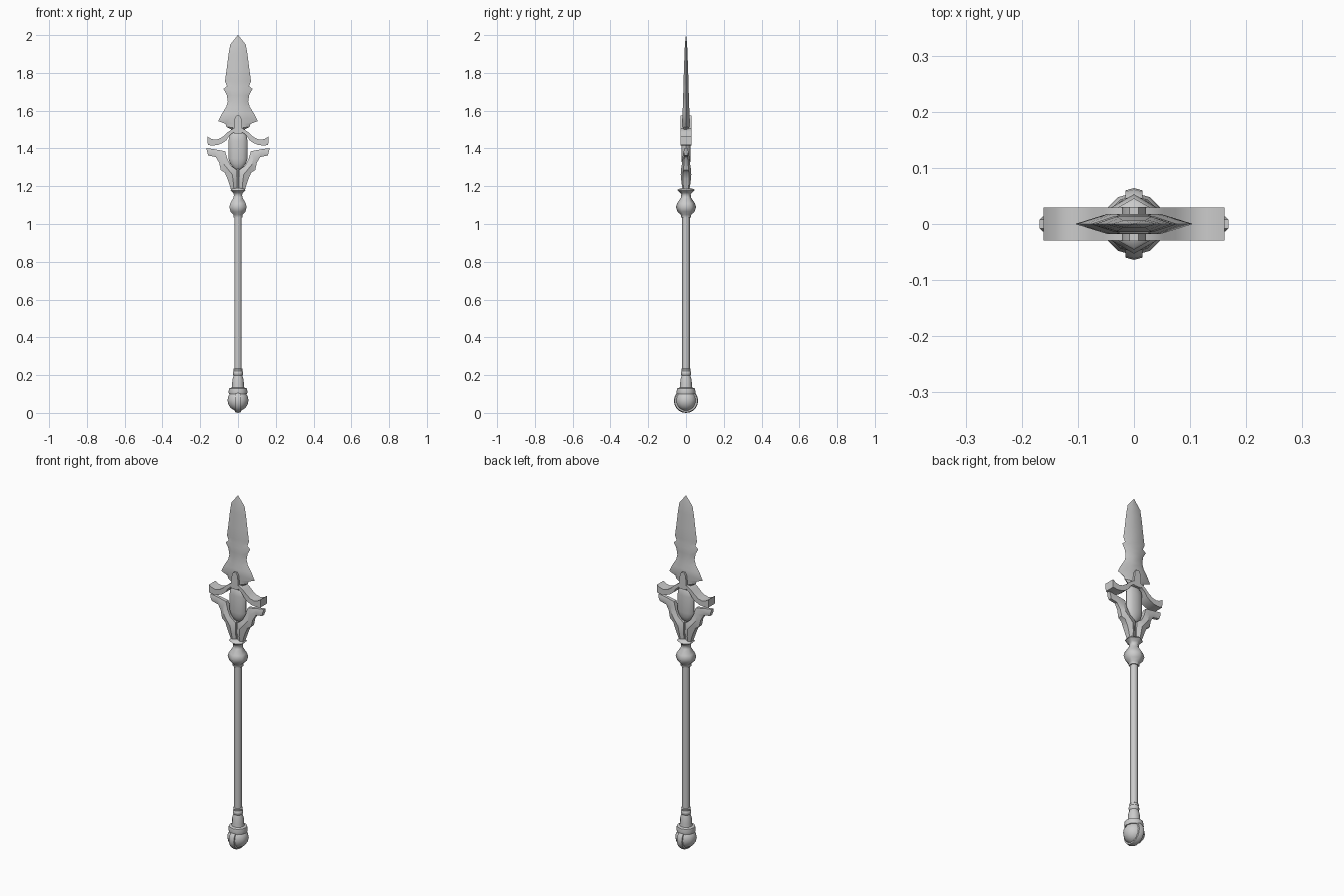
import bpy, bmesh
from math import sin, cos, pi


def finish(name, bm, angle=35):
    bmesh.ops.remove_doubles(bm, verts=bm.verts, dist=1e-5)
    bmesh.ops.recalc_face_normals(bm, faces=bm.faces)
    me = bpy.data.meshes.new(name)
    bm.to_mesh(me)
    bm.free()
    ob = bpy.data.objects.new(name, me)
    bpy.context.collection.objects.link(ob)
    bpy.ops.object.select_all(action='DESELECT')
    ob.select_set(True)
    bpy.context.view_layer.objects.active = ob
    bpy.ops.object.shade_smooth_by_angle(angle=angle * pi / 180)
    return ob


def skin(name, rings, angle=35, caps=True):
    """Bridge a list of equal-length closed rings."""
    bm = bmesh.new()
    vs = [[bm.verts.new(p) for p in r] for r in rings]
    n = len(vs[0])
    for a, b in zip(vs, vs[1:]):
        for i in range(n):
            j = (i + 1) % n
            bm.faces.new((a[i], a[j], b[j], b[i]))
    if caps:
        bm.faces.new(vs[0][::-1])
        bm.faces.new(vs[-1])
    return finish(name, bm, angle)


def lathe(name, prof, n, sy=1.0, angle=35):
    """Profile of (radius, z); a corner of the polygon points at -y."""
    return skin(name, [[(r * sin(2 * pi * i / n), -r * cos(2 * pi * i / n) * sy, z)
                        for i in range(n)] for r, z in prof], angle)


def strip(name, rows, edge, angle=35):
    """Rows of (inner x, z, outer x, z, half thickness), mirrored in x."""
    rings = []
    for ax, az, bx, bz, t in rows:
        mx, mz, e = (ax + bx) / 2, (az + bz) / 2, t * edge
        rings.append([(ax, -e, az), (mx, -t, mz), (bx, -e, bz),
                      (bx, e, bz), (mx, t, mz), (ax, e, az)])
    ob = skin(name, rings, angle)
    m = ob.modifiers.new("mirror", 'MIRROR')
    m.use_clip = True
    return ob


# blade: (half width, edge z, centre z, half thickness)
blade = [(.035, 1.50, 1.49, .016), (.062, 1.515, 1.51, .017), (.066, 1.53, 1.53, .018),
         (.105, 1.545, 1.56, .018), (.085, 1.585, 1.59, .018), (.062, 1.62, 1.62, .017),
         (.054, 1.65, 1.65, .016), (.060, 1.685, 1.68, .015), (.077, 1.715, 1.71, .014),
         (.058, 1.73, 1.73, .014), (.069, 1.755, 1.755, .013), (.060, 1.82, 1.82, .011),
         (.050, 1.90, 1.90, .008), (.041, 1.95, 1.95, .006), (.001, 2.0, 2.0, .0005)]
skin("blade", [[(-w, 0, ez), (-w * .45, -t, cz), (w * .45, -t, cz),
                (w, 0, ez), (w * .45, t, cz), (-w * .45, t, cz)]
               for w, ez, cz, t in blade])

# arched guard band
strip("arched_guard", [(0, 1.49, 0, 1.51, .029), (.025, 1.485, .029, 1.504, .029),
                       (.046, 1.467, .053, 1.487, .029), (.06, 1.445, .074, 1.467, .029),
                       (.08, 1.43, .097, 1.452, .029), (.105, 1.419, .12, 1.446, .029),
                       (.135, 1.415, .14, 1.45, .029), (.16, 1.419, .161, 1.463, .029)], 1)

# tongue clamping the blade to the guard
tongue = [(.022, 1.48), (.021, 1.53), (.017, 1.56), (.008, 1.575)]
outline = [(x, z) for x, z in tongue] + [(-x, z) for x, z in tongue[::-1]]
skin("blade_clamp", [[(x, y, z) for x, z in outline] for y in (-.03, .03)])

# central elongated boss
lathe("centre_boss", [(.004, 1.285), (.025, 1.297), (.042, 1.32), (.05, 1.345),
                      (.05, 1.44), (.045, 1.47), (.02, 1.495)], 12, .5, 50)

# lower wings sweeping down into the collar
strip("lower_wings", [(.168, 1.402, .158, 1.363, .013), (.125, 1.396, .118, 1.355, .014),
                      (.068, 1.385, .100, 1.325, .018), (.056, 1.345, .091, 1.285, .022),
                      (.038, 1.31, .070, 1.272, .026), (.005, 1.285, .056, 1.24, .028),
                      (.005, 1.23, .044, 1.205, .024), (.005, 1.18, .038, 1.185, .018)], .6)
lathe("wing_core", [(.009, 1.17), (.009, 1.30)], 6)

# collar and six-sided bulb under the wings
lathe("collar_bulb", [(.027, 1.035), (.028, 1.05), (.045, 1.065), (.053, 1.09), (.047, 1.11),
                      (.027, 1.14), (.025, 1.155), (.03, 1.165), (.046, 1.178),
                      (.042, 1.185), (.02, 1.19)], 6, 1, 65)

# shaft
lathe("shaft", [(.021, .18), (.021, 1.06)], 6, 1, 65)

# lower ferrule
lathe("ferrule", [(.048, .10), (.05, .112), (.047, .13), (.033, .134), (.031, .15),
                  (.03, .175), (.023, .198), (.027, .205), (.027, .215), (.023, .222),
                  (.025, .232), (.02, .236)], 12)

# pommel ball with a strap around it front to back
lathe("pommel_ball", [(.055 * sin(a * pi / 8) + .0005, .066 - .056 * cos(a * pi / 8))
                      for a in range(9)], 12, 1, 60)
rings = []
for k in range(17):
    a = -pi * 1.29 + k * pi * 1.58 / 16
    rings.append([(x, r * cos(a), .064 + r * sin(a))
                  for x, r in ((-.015, .048), (-.015, .06), (0, .064), (.015, .06), (.015, .048))])
skin("pommel_strap", rings)
